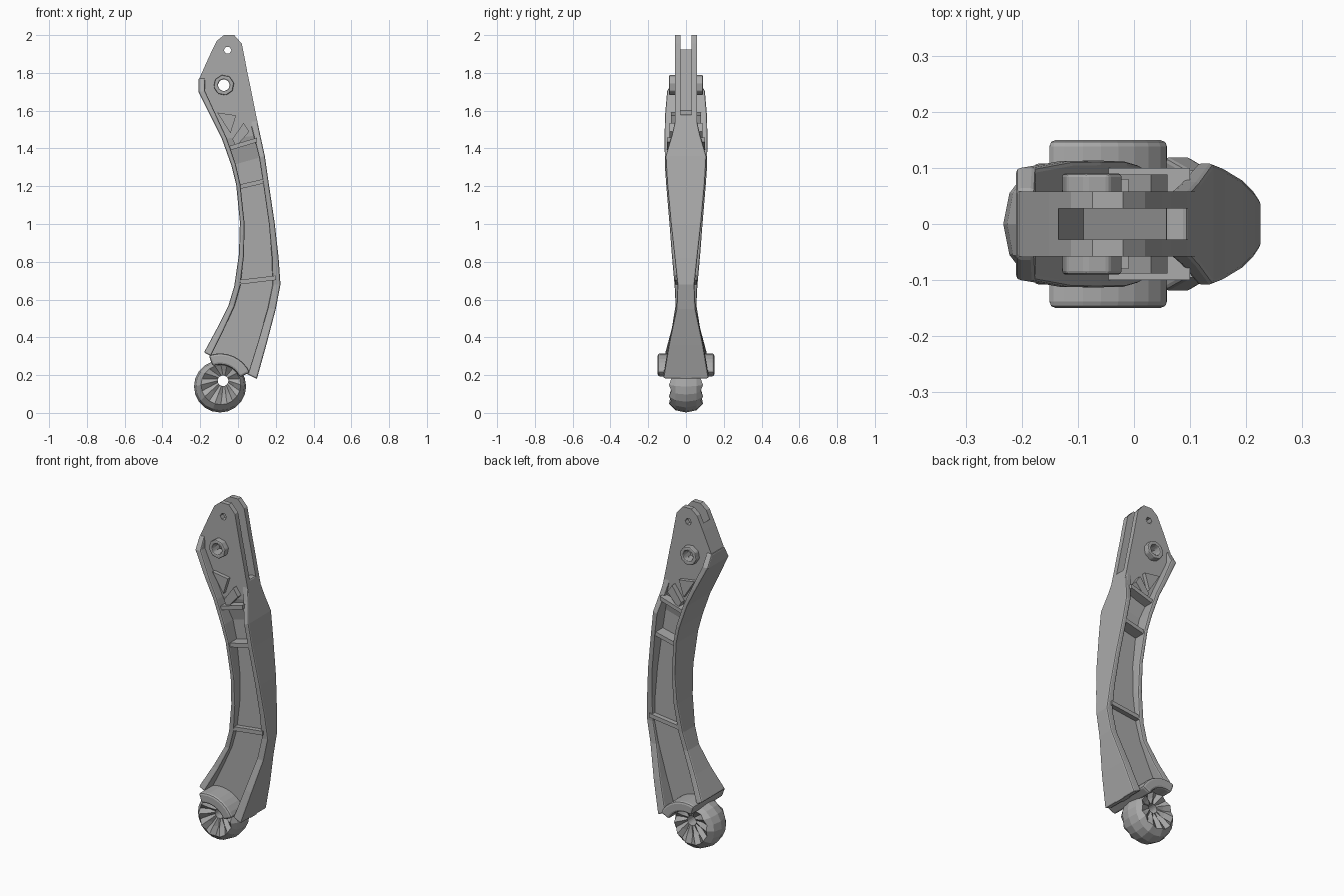
import bpy, bmesh, math
from mathutils import Matrix, Vector

cube = bpy.data.objects.get("Cube")
if cube:
    bpy.data.objects.remove(cube, do_unlink=True)

grey = bpy.data.materials.new("plain_grey")
grey.use_nodes = True
colour = (0.4, 0.4, 0.4, 1)
grey.diffuse_color = colour
grey.node_tree.nodes["Principled BSDF"].inputs["Base Color"].default_value = colour

# Stations up the arm: left x, left z, right x, right z, left and right half width
STATIONS = [
    (-.18, .32, .10, .18, .11, .12),
    (-.11, .45, .15, .36, .075, .09),
    (-.05, .57, .20, .55, .055, .05),
    (-.02, .67, .225, .68, .06, .045),
    (.005, .84, .215, .82, .075, .06),
    (.01, 1.01, .195, 1.0, .088, .08),
    (-.01, 1.21, .162, 1.22, .105, .1),
    (-.035, 1.31, .142, 1.36, .112, .108),
    (-.085, 1.45, .118, 1.47, .113, .075),
    (-.14, 1.56, .095, 1.58, .112, .06),
    (-.21, 1.70, .065, 1.73, .1, .06),
    (-.21, 1.77, .05, 1.80, .06, .06),
    (-.155, 1.89, .035, 1.88, .06, .06),
    (-.115, 1.97, .02, 1.955, .06, .06),
    (-.075, 2.0, -.02, 2.0, .06, .06),
]


def finish(name, bm, bevel=0.0):
    bmesh.ops.recalc_face_normals(bm, faces=bm.faces)
    mesh = bpy.data.meshes.new(name)
    bm.to_mesh(mesh)
    bm.free()
    mesh.materials.append(grey)
    ob = bpy.data.objects.new(name, mesh)
    bpy.context.collection.objects.link(ob)
    if bevel:
        mod = ob.modifiers.new("soft_edges", "BEVEL")
        mod.width, mod.segments, mod.limit_method = bevel, 2, "ANGLE"
        mod.angle_limit = math.radians(40)
    return ob


def loft(name, stations, u0, u1, half, bevel=0.0):
    """Rectangular sections spanning a fraction u0..u1 of the arm's breadth."""
    bm = bmesh.new()
    rings = []
    for i, (xl, zl, xr, zr, wl, wr) in enumerate(stations):
        w = half(i, wl, wr)
        ring = []
        for u, y in ((u0, -w), (u1, -w), (u1, w), (u0, w)):
            ring.append(bm.verts.new((xl + u * (xr - xl), y, zl + u * (zr - zl))))
        rings.append(ring)
    for a, b in zip(rings, rings[1:]):
        for j in range(4):
            k = (j + 1) % 4
            bm.faces.new((a[j], a[k], b[k], b[j]))
    bm.faces.new(rings[0])
    bm.faces.new(rings[-1])
    return finish(name, bm, bevel)


def prism(name, points, y0, y1, bevel=0.0):
    bm = bmesh.new()
    front = [bm.verts.new((x, y0, z)) for x, z in points]
    back = [bm.verts.new((x, y1, z)) for x, z in points]
    bm.faces.new(front)
    bm.faces.new(back)
    for i in range(len(points)):
        j = (i + 1) % len(points)
        bm.faces.new((front[i], front[j], back[j], back[i]))
    return finish(name, bm, bevel)


def circle(cx, cz, r, n, turn=0.0):
    return [(cx + r * math.cos(turn + math.tau * i / n),
             cz + r * math.sin(turn + math.tau * i / n)) for i in range(n)]


def cut(target, cutter):
    cutter.hide_render = True
    mod = target.modifiers.new("cut", "BOOLEAN")
    mod.operation, mod.object, mod.solver = "DIFFERENCE", cutter, "EXACT"
    bpy.context.view_layer.objects.active = target
    bpy.ops.object.modifier_apply(modifier=mod.name)
    bpy.data.objects.remove(cutter, do_unlink=True)


# Thin web that thickens into the forked head
web = loft("web_and_head", STATIONS, 0.02, 1.0,
           lambda i, wl, wr: .03 if i < 8 else .058)
slot = [(-.135, 1.92), (-.135, 2.1), (.3, 2.1), (.3, 1.48), (.1, 1.48), (-.09, 1.6)]
cut(web, prism("slot_cutter", slot, -.028, .028))
PIVOT = (-.075, 1.735)
cut(web, prism("pivot_cutter", circle(*PIVOT, .032, 8), -.3, .3))
cut(web, prism("pin_cutter", circle(-.055, 1.92, .02, 6), -.3, .3))

# Flanges along both edges
loft("inner_flange", STATIONS[:12], 0.0, .13, lambda i, wl, wr: wl, .008)
loft("outer_flange", STATIONS[:10], .83, 1.0,
     lambda i, wl, wr: wr if i < 9 else .05, .008)

# Cross ribs between the flanges
RIBS = [(-.05, 1.40, .10, 1.445, .1), (.0, 1.195, .15, 1.23, .095), (-.01, .69, .2, .715, .058)]
for n, (xa, za, xb, zb, w) in enumerate(RIBS):
    t = .012
    prism(f"cross_rib_{n + 1}", [(xa, za - t), (xb, zb - t), (xb, zb + t), (xa, za + t)], -w, w)

# Side details: pivot rings and diagonal gussets
for side, word in ((-1, "front"), (1, "back")):
    ring = prism(f"{word}_pivot_ring", circle(*PIVOT, .055, 8, .2), side * .05, side * .09, .006)
    cut(ring, prism("ring_cutter", circle(*PIVOT, .032, 8), -.3, .3))
    prism(f"{word}_gusset", [(-.03, 1.45), (.03, 1.535), (.06, 1.49), (-.01, 1.41)],
          side * .03, side * .088)
    prism(f"{word}_wedge", [(-.11, 1.59), (-.01, 1.575), (-.04, 1.48)],
          side * .03, side * .08)

# Curved hood over the wheel
HUB = Vector((-.095, 0, .14))
arc = [math.radians(25 + 85 * i / 8) for i in range(9)]
hood = [(HUB.x + .175 * math.cos(a), HUB.z + .175 * math.sin(a)) for a in arc]
hood += [(HUB.x + .115 * math.cos(a), HUB.z + .115 * math.sin(a)) for a in reversed(arc)]
prism("wheel_hood", hood, -.15, .15, .012)

# Faceted wheel with a fan of ridges on each side
SEG = 20
PROFILE = [(.028, .06, .0), (.065, .08, .022), (.105, .09, .012), (.128, .055, 0), (.138, .0, 0)]
bm = bmesh.new()
steps = [(r, -y, d) for r, y, d in PROFILE] + [(r, y, -d) for r, y, d in PROFILE[-2::-1]]
rings = []
for r, y, dent in steps:
    ring = []
    for i in range(SEG):
        a = math.tau * i / SEG
        depth = y + (dent if i % 2 else 0)
        ring.append(bm.verts.new(HUB + Vector((r * math.cos(a), depth, r * math.sin(a)))))
    rings.append(ring)
for a, b in zip(rings, rings[1:] + rings[:1]):
    for i in range(SEG):
        j = (i + 1) % SEG
        bm.faces.new((a[i], a[j], b[j], b[i]))
# Slide the bore toward the upper right of the wheel
for v in bm.verts:
    r = math.hypot(v.co.x - HUB.x, v.co.z - HUB.z)
    v.co += Vector((.02, 0, .038)) * max(0, 1 - r / .135)
finish("wheel", bm)
